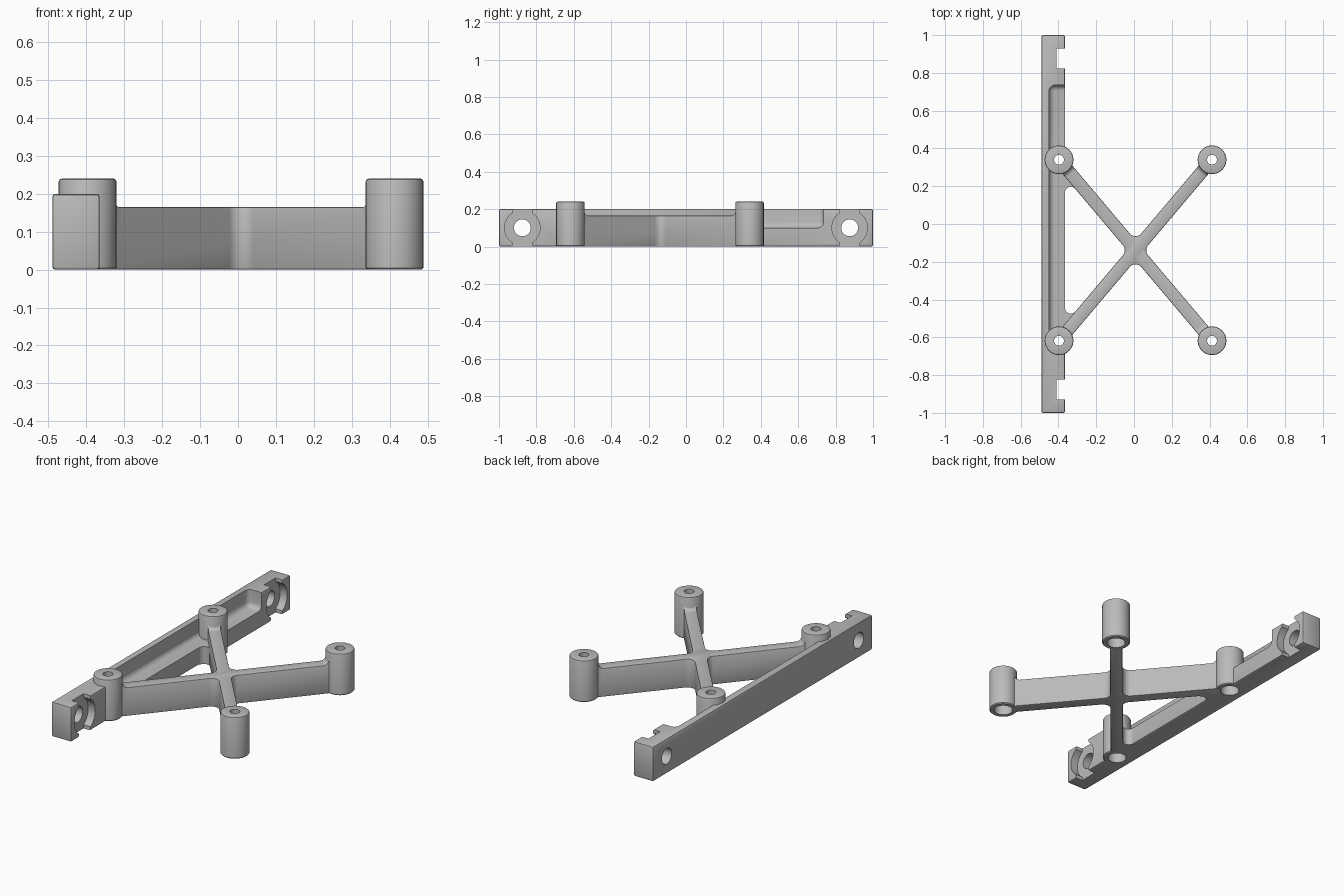
import bpy, bmesh, math
from mathutils import Vector, Matrix

cube = bpy.data.objects.get("Cube")
if cube:
    bpy.data.objects.remove(cube)

grey = bpy.data.materials.new("plain_grey")
grey.use_nodes = True
grey.diffuse_color = (0.5, 0.5, 0.5, 1)
grey.node_tree.nodes["Principled BSDF"].inputs["Base Color"].default_value = (0.5, 0.5, 0.5, 1)

CENTRE = Vector((0.008, -0.139, 0))
REACH = Vector((0.405, 0.479, 0))
ARM_LEN = REACH.length
HALF_W = 0.034
ARM_H = 0.165
RAIL_FACE = -0.365


def finish(name, bm):
    bmesh.ops.recalc_face_normals(bm, faces=bm.faces)
    mesh = bpy.data.meshes.new(name)
    bm.to_mesh(mesh)
    bm.free()
    mesh.materials.append(grey)
    obj = bpy.data.objects.new(name, mesh)
    bpy.context.collection.objects.link(obj)
    return obj


def activate(obj):
    bpy.ops.object.select_all(action='DESELECT')
    obj.select_set(True)
    bpy.context.view_layer.objects.active = obj


def bevel(obj, width, segments=2):
    mod = obj.modifiers.new("round", 'BEVEL')
    mod.width = width
    mod.segments = segments
    mod.limit_method = 'ANGLE'
    mod.angle_limit = math.radians(40)
    activate(obj)
    bpy.ops.object.modifier_apply(modifier=mod.name)
    return obj


def smooth(obj):
    activate(obj)
    bpy.ops.object.shade_smooth_by_angle(angle=math.radians(35))


def box(name, lo, hi):
    bm = bmesh.new()
    bmesh.ops.create_cube(bm, size=1)
    for v in bm.verts:
        v.co = [l + (c + 0.5) * (h - l) for l, h, c in zip(lo, hi, v.co)]
    return finish(name, bm)


def cylinder(name, centre, radius, depth, along_x=False):
    bm = bmesh.new()
    turn = Matrix.Rotation(math.pi / 2, 4, 'Y') if along_x else Matrix()
    bmesh.ops.create_cone(bm, cap_ends=True, segments=48, radius1=radius, radius2=radius,
                          depth=depth, matrix=Matrix.Translation(centre) @ turn)
    return finish(name, bm)


def cut(obj, cutter):
    cutter.hide_render = True
    mod = obj.modifiers.new("cut", 'BOOLEAN')
    mod.operation = 'DIFFERENCE'
    mod.solver = 'EXACT'
    mod.object = cutter
    activate(obj)
    bpy.ops.object.modifier_apply(modifier=mod.name)
    bpy.data.objects.remove(cutter)


def prism(name, points, push):
    bm = bmesh.new()
    face = bm.faces.new([bm.verts.new(p) for p in points])
    side = bmesh.ops.extrude_face_region(bm, geom=[face])["geom"]
    bmesh.ops.translate(bm, vec=push, verts=[v for v in side if isinstance(v, bmesh.types.BMVert)])
    return finish(name, bm)


def fillet(corner, d1, d2, radius, steps=8):
    """Arc tangent to two unit directions leaving a corner."""
    half = d1.angle(d2) / 2
    mid = corner + (d1 + d2).normalized() * radius / math.sin(half)
    a, b = (corner + d * radius / math.tan(half) - mid for d in (d1, d2))
    return [mid + a.lerp(b, i / steps).normalized() * radius for i in range(steps + 1)]


def lathe(name, profile, centre, segments=48):
    bm = bmesh.new()
    rings = []
    for i in range(segments):
        t = math.tau * i / segments
        rings.append([bm.verts.new((centre.x + r * math.cos(t), centre.y + r * math.sin(t), z))
                      for r, z in profile])
    n = len(profile)
    for i in range(segments):
        a, b = rings[i], rings[(i + 1) % segments]
        for k in range(n):
            m = (k + 1) % n
            bm.faces.new((a[k], b[k], b[m], a[m]))
    return finish(name, bm)


# Standoffs: hollow posts with a wide bore below and a small hole on top
post_profile = [(0.050, 0), (0.071, 0), (0.076, 0.005), (0.076, 0.233), (0.074, 0.238),
                (0.069, 0.24), (0.026, 0.24), (0.026, 0.16), (0.050, 0.16)]
posts = {}
for sx, x_name in ((-1, "right"), (1, "left")):
    for sy, y_name in ((-1, "front"), (1, "back")):
        spot = CENTRE + Vector((sx * REACH.x, sy * REACH.y, 0))
        name = y_name + "_" + x_name + "_standoff"
        posts[name] = spot
        smooth(lathe(name, post_profile, spot))

# Mounting rail with a long rounded pocket
rail = bevel(box("mounting_rail", (-0.49, -1, 0), (RAIL_FACE, 1, 0.2)), 0.008)
cut(rail, bevel(box("pocket_cutter", (-0.45, -0.62, 0.1), (-0.28, 0.735, 0.3)), 0.03, 5))
for side in (-1, 1):
    y = side * 0.875
    cut(rail, cylinder("bolt_cutter", (-0.43, y, 0.1), 0.045, 0.4, True))
    cut(rail, cylinder("recess_cutter", (-0.31, y, 0.1), 0.095, 0.2, True))
    cut(rail, box("slot_cutter", (-0.4101, y - 0.053, -0.1), (-0.3, y + 0.053, 0.3)))
for name in ("front_right_standoff", "back_right_standoff"):
    cut(rail, cylinder("post_cutter", posts[name], 0.064, 1))
smooth(rail)

# Crossed arms, flaring upward where they meet the standoffs
for sign, name in ((1, "rising_arm"), (-1, "falling_arm")):
    along = Vector((REACH.x, sign * REACH.y, 0)).normalized()
    across = Vector((-along.y, along.x, 0))
    corner = Vector((ARM_LEN - 0.07, ARM_H, 0))
    flare = fillet(corner, Vector((-1, 0, 0)), Vector((0, 1, 0)), 0.028, 6)
    end = ARM_LEN - 0.06
    half = [(p.x, p.y) for p in flare] + [(end, flare[-1].y), (end, 0)]
    outline = half + [(-s, z) for s, z in reversed(half)]
    points = [CENTRE + along * s - across * HALF_W + Vector((0, 0, z)) for s, z in outline]
    smooth(bevel(prism(name, points, across * 2 * HALF_W), 0.007))

# Rounded hub filling the crossing
dirs = [Vector((sx * REACH.x, sy * REACH.y, 0)).normalized()
        for sx, sy in ((1, -1), (1, 1), (-1, 1), (-1, -1))]
hub = []
for i, a in enumerate(dirs):
    b = dirs[(i + 1) % 4]
    apex = CENTRE + (a + b).normalized() * HALF_W / math.sin(a.angle(b) / 2)
    hub += fillet(apex, a, b, 0.04)
smooth(bevel(prism("centre_hub", hub, Vector((0, 0, ARM_H))), 0.007))

# Gussets between the rail and the two near arms
for sign, name in ((1, "back_gusset"), (-1, "front_gusset")):
    arm = Vector((REACH.x, -REACH.y, 0)).normalized()
    drop = HALF_W / arm.x
    x_off = RAIL_FACE - (CENTRE.x - REACH.x)
    corner = Vector((RAIL_FACE, CENTRE.y + REACH.y + x_off * arm.y / arm.x - drop, 0))
    arc = fillet(corner, Vector((0, -1, 0)), arm, 0.03)
    inset = Vector((-0.01, 0, 0))
    points = [arc[0] + inset] + arc + [arc[-1] + Vector((0, 0.02, 0)),
                                       corner + inset + Vector((0, 0.03, 0))]
    for p in points:
        p.y = CENTRE.y + sign * (p.y - CENTRE.y)
    smooth(prism(name, points, Vector((0, 0, 0.1))))
